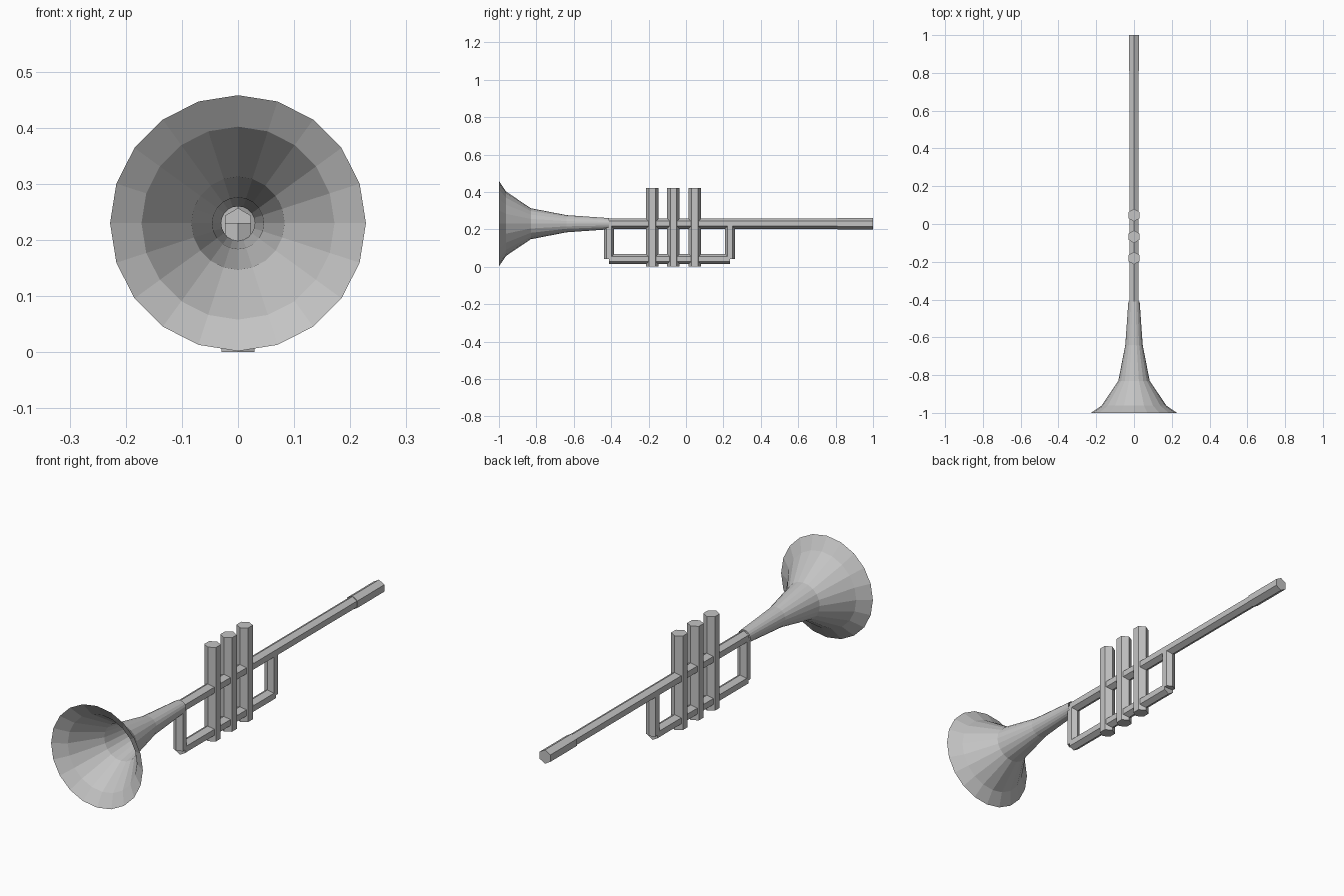
import bpy
import bmesh
from math import sin, cos, tau

cube = bpy.data.objects.get("Cube")
if cube:
    bpy.data.objects.remove(cube, do_unlink=True)

# One flat metal colour for the whole instrument
metal = bpy.data.materials.new("grey_metal")
metal.use_nodes = True
GREY = (0.55, 0.55, 0.55, 1)
metal.diffuse_color = GREY
metal.node_tree.nodes["Principled BSDF"].inputs["Base Color"].default_value = GREY


def lathe(name, axis, centre, profile, sides=6, capped=True):
    """Loft rings of (position, radius) along the y or z axis."""
    bm = bmesh.new()
    rings = []
    for t, r in profile:
        ring = []
        for i in range(sides):
            a = tau * i / sides
            across, up = r * sin(a), centre + r * cos(a)
            co = (across, t, up) if axis == "y" else (across, up, t)
            ring.append(bm.verts.new(co))
        rings.append(ring)
    for low, high in zip(rings, rings[1:]):
        for i in range(sides):
            j = (i + 1) % sides
            bm.faces.new((low[i], low[j], high[j], high[i]))
    if capped:
        bm.faces.new(rings[0])
        bm.faces.new(rings[-1])
        bmesh.ops.recalc_face_normals(bm, faces=bm.faces)
    mesh = bpy.data.meshes.new(name)
    bm.to_mesh(mesh)
    bm.free()
    mesh.materials.append(metal)
    obj = bpy.data.objects.new(name, mesh)
    bpy.context.collection.objects.link(obj)
    return obj


AXIS_Z = 0.23      # height of the main tube
LOWER_Z = 0.041    # height of the lower tube
TUBE_R = 0.027
FRONT, BACK = -0.411, 0.236

# Flared open bell
lathe("bell", "y", AXIS_Z,
      [(-1, 0.228), (-0.962, 0.172), (-0.83, 0.083), (-0.64, 0.046), (FRONT, 0.03)],
      sides=20, capped=False)

# Main tube and thicker mouthpiece
lathe("main_tube", "y", AXIS_Z, [(FRONT, TUBE_R), (0.9, TUBE_R)])
lathe("mouthpiece", "y", AXIS_Z, [(0.81, 0.031), (1, 0.031)])

# Lower loop: one long tube and two upright legs
lathe("lower_tube", "y", LOWER_Z, [(FRONT, TUBE_R), (BACK, TUBE_R)])
for name, y in (("front_leg", FRONT), ("back_leg", BACK)):
    lathe(name, "z", y, [(LOWER_Z, TUBE_R), (AXIS_Z, TUBE_R)])

# Three valves
for name, y in (("front_valve", -0.181), ("middle_valve", -0.067), ("back_valve", 0.047)):
    lathe(name, "z", y, [(0, 0.0335), (0.422, 0.0335)])
